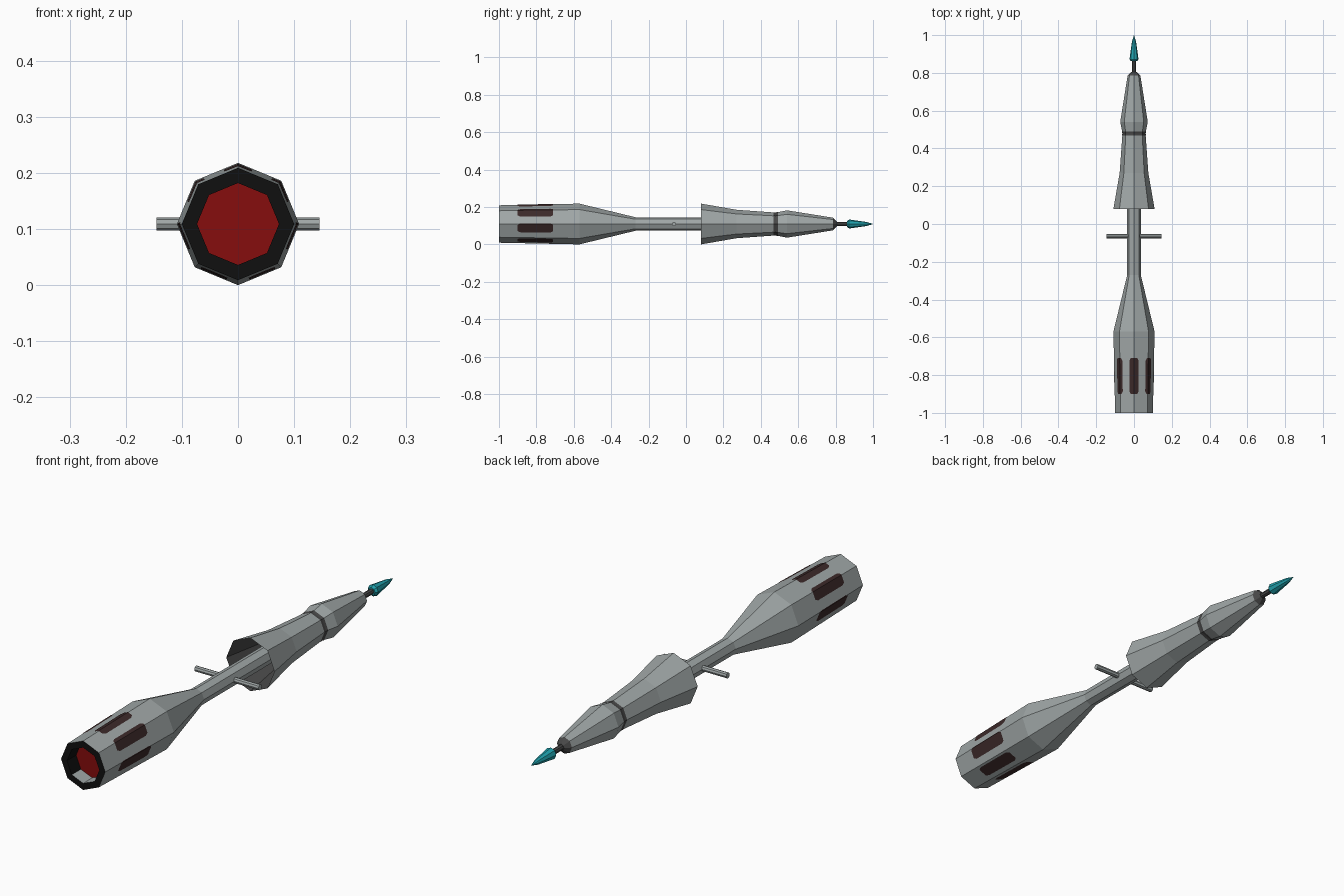
import bpy, bmesh, math
from mathutils import Vector

if "Cube" in bpy.data.objects:
    bpy.data.objects.remove(bpy.data.objects["Cube"])

CZ = 0.109  # height of the long axis

def material(name, rgb):
    m = bpy.data.materials.new(name)
    m.diffuse_color = (*rgb, 1)
    m.use_nodes = True
    m.node_tree.nodes["Principled BSDF"].inputs["Base Color"].default_value = m.diffuse_color
    return m

GREY = material("steel grey", (0.35, 0.385, 0.385))
DARK = material("dark metal", (0.065, 0.065, 0.065))
BLACK = material("black", (0.005, 0.005, 0.005))
RED = material("deep red", (0.24, 0.004, 0.004))
MAROON = material("dark maroon", (0.045, 0.022, 0.022))
TEAL = material("teal", (0.015, 0.36, 0.42))

def finish(bm, name, mats):
    mesh = bpy.data.meshes.new(name)
    bm.to_mesh(mesh)
    bm.free()
    for m in mats:
        mesh.materials.append(m)
    ob = bpy.data.objects.new(name, mesh)
    bpy.context.collection.objects.link(ob)
    return ob

def turned(name, profile, *mats, cap_start=False, cap_end=False, rule=None):
    """Octagonal lathe around the long axis; profile = (y, radius) points."""
    bm = bmesh.new()
    rings = []
    for y, r in profile:
        rings.append([bm.verts.new((r * math.cos(i * math.pi / 4), y,
                                    CZ + r * math.sin(i * math.pi / 4))) for i in range(8)])
    for a, b in zip(rings, rings[1:]):
        for i in range(8):
            j = (i + 1) % 8
            bm.faces.new((a[i], b[i], b[j], a[j]))
    if cap_start:
        bm.faces.new(rings[0])
    if cap_end:
        bm.faces.new(rings[-1][::-1])
    bm.normal_update()
    if rule:
        for f in bm.faces:
            f.material_index = rule(f)
    return finish(bm, name, mats)

# rear hull and central shaft, one continuous skin
HULL = [(-1.0, 0.1), (-0.57, 0.109), (-0.27, 0.036), (0.3, 0.036)]
turned("rear_hull", HULL, GREY, cap_end=True)

# exhaust rim, short inner wall (lighter at the bottom) and red disc
turned("exhaust_rim", [(-0.94, 0.073), (-1.0, 0.073), (-1.0, 0.1)], BLACK, GREY,
       rule=lambda f: int(f.calc_center_median().y > -0.99 and
                          f.calc_center_median().z < CZ - 0.05))
turned("exhaust_disc", [(-0.941, 0.0735), (-0.94, 0.0735)], RED,
       cap_start=True, cap_end=True)

# seven painted slots wrapped over the octagonal hull
def on_hull(angle, y):
    t = (y + 1) / 0.43
    r = 0.1 + 0.009 * t
    off = (angle % (math.pi / 4)) - math.pi / 8
    r = r * math.cos(math.pi / 8) / math.cos(off) + 0.0012
    return Vector((r * math.cos(angle), y, CZ + r * math.sin(angle)))

bm = bmesh.new()
half = math.radians(14.5)
for k in range(7):
    mid = math.pi / 2 + k * 2 * math.pi / 7
    stops = [mid - half, mid - half * 0.7, mid + half * 0.7, mid + half]
    stops += [e * math.pi / 4 for e in range(0, 20)
              if mid - half < e * math.pi / 4 < mid + half]
    columns = []
    for a in sorted(set(stops)):
        inset = 0.014 * max(0, (abs(a - mid) / half - 0.7) / 0.3)
        columns.append([bm.verts.new(on_hull(a, y)) for y in (-0.9 + inset, -0.71 - inset)])
    for p, q in zip(columns, columns[1:]):
        bm.faces.new((p[0], p[1], q[1], q[0]))
finish(bm, "hull_slots", [MAROON])

# cross bar through the shaft
bpy.ops.mesh.primitive_cylinder_add(vertices=8, radius=0.0115, depth=0.29,
                                    location=(0, -0.064, CZ), rotation=(0, math.pi / 2, 0))
bar = bpy.context.object
bar.name = "cross_bar"
bar.data.materials.append(GREY)

# flared forward shroud with dark lining
turned("forward_shroud", [(0.08, 0.109), (0.27, 0.076), (0.48, 0.061),
                          (0.54, 0.073), (0.785, 0.034)], GREY)
turned("shroud_lining", [(0.29, 0.034), (0.27, 0.073), (0.08, 0.109)], DARK)
turned("shroud_band", [(0.469, 0.0628), (0.48, 0.062), (0.491, 0.0642)], DARK)

# nose collar, rod and pointed tip
turned("nose_collar", [(0.785, 0.034), (0.806, 0.013)], DARK, cap_end=True)
turned("nose_rod", [(0.8, 0.011), (0.866, 0.011)], DARK)
turned("pointed_tip", [(0.862, 0.016), (0.872, 0.024), (0.965, 0.011), (1.0, 0.0005)],
       TEAL, cap_start=True, cap_end=True)
